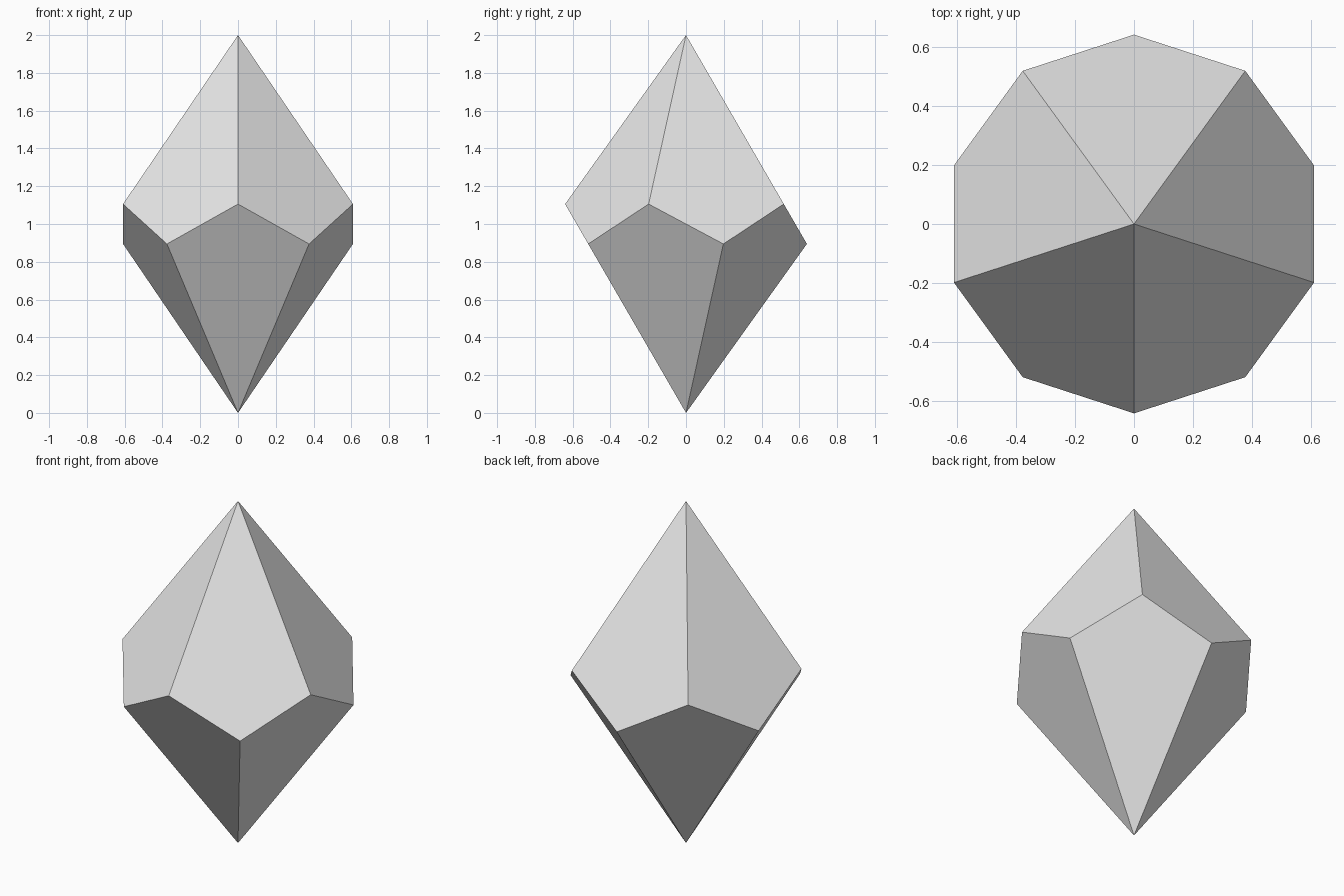
import bpy
import bmesh
from math import cos, sin, pi

SIDES = 5
RADIUS = 0.64
MID = 1.0
# Ring offset that keeps every kite face flat
STEP = (1 - cos(pi / SIDES)) / (1 + cos(pi / SIDES))

default_cube = bpy.data.objects.get("Cube")
if default_cube:
    bpy.data.objects.remove(default_cube, do_unlink=True)


def make_material(name, colour):
    mat = bpy.data.materials.new(name)
    mat.use_nodes = True
    mat.diffuse_color = colour
    mat.node_tree.nodes["Principled BSDF"].inputs["Base Color"].default_value = colour
    return mat


bm = bmesh.new()

# Top and bottom points
top = bm.verts.new((0, 0, 2 * MID))
bottom = bm.verts.new((0, 0, 0))

# Zigzag ring around the middle, starting with a high corner at the front
ring = []
for i in range(2 * SIDES):
    angle = -pi / 2 + i * pi / SIDES
    height = MID + (STEP if i % 2 == 0 else -STEP)
    ring.append(bm.verts.new((RADIUS * cos(angle), RADIUS * sin(angle), height)))

# Kite faces, alternating between the upper and lower point
for i in range(2 * SIDES):
    a, b, c = (ring[(i + k) % (2 * SIDES)] for k in range(3))
    bm.faces.new((top, a, b, c) if i % 2 == 0 else (bottom, c, b, a))

bmesh.ops.recalc_face_normals(bm, faces=bm.faces)
mesh = bpy.data.meshes.new("ten_sided_die")
bm.to_mesh(mesh)
bm.free()

die = bpy.data.objects.new("ten_sided_die", mesh)
bpy.context.collection.objects.link(die)
mesh.materials.append(make_material("light grey", (0.8, 0.8, 0.8, 1)))
